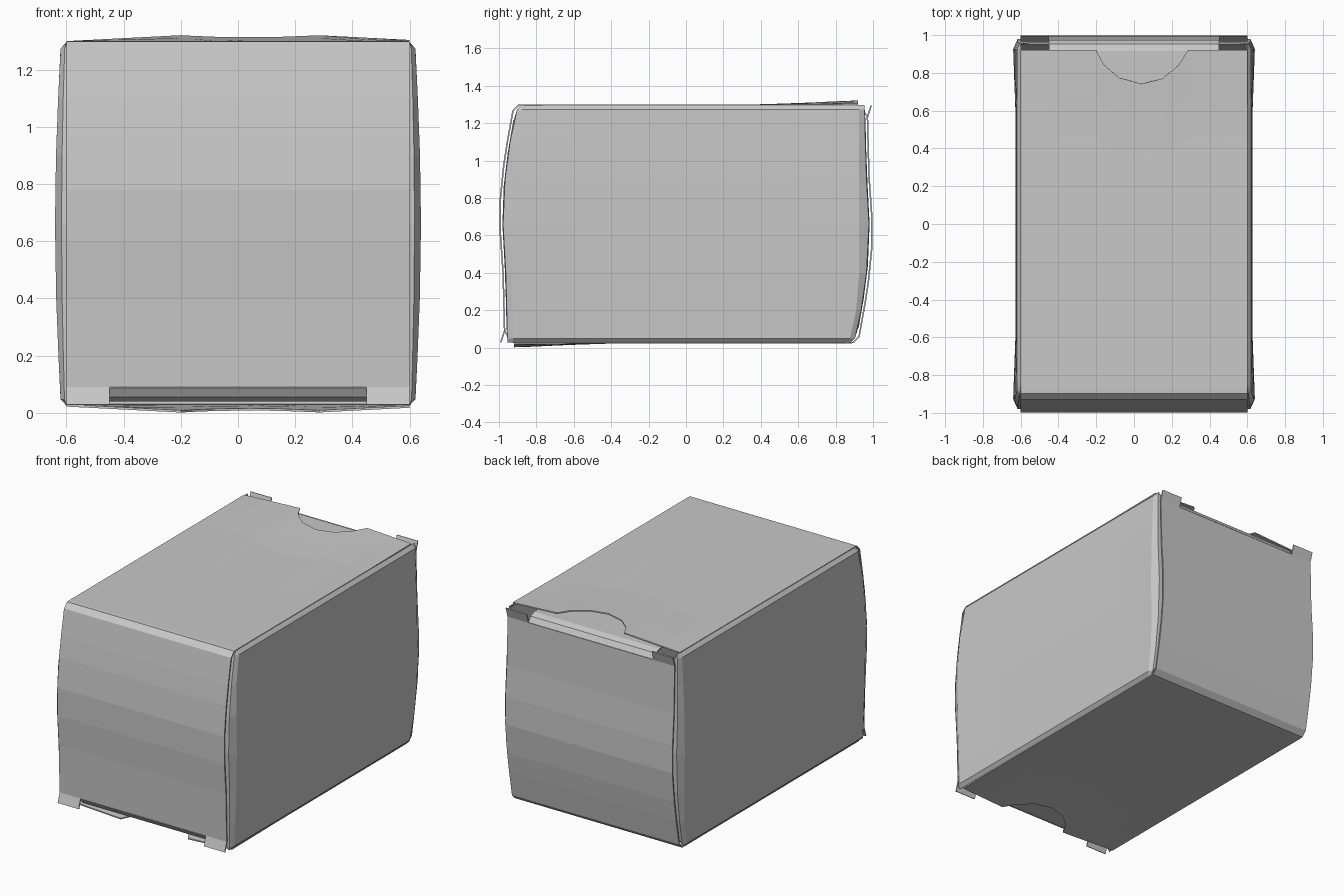
import bpy
import math

if "Cube" in bpy.data.objects:
    bpy.data.objects.remove(bpy.data.objects["Cube"], do_unlink=True)

H = 1.322          # overall height, also the pivot for the half-turn copies
CARD = 0.008       # card thickness

grey = bpy.data.materials.new("card grey")
grey.use_nodes = True
GREY = (0.58, 0.58, 0.58, 1)
grey.diffuse_color = GREY
grey.node_tree.nodes["Principled BSDF"].inputs["Base Color"].default_value = GREY


def sheet(name, rows):
    """Thin card surface through equal-length rows of points."""
    n = len(rows[0])
    verts = [p for row in rows for p in row]
    faces = [(r * n + c, r * n + c + 1, (r + 1) * n + c + 1, (r + 1) * n + c)
             for r in range(len(rows) - 1) for c in range(n - 1)]
    mesh = bpy.data.meshes.new(name)
    mesh.from_pydata(verts, [], faces)
    mesh.materials.append(grey)
    obj = bpy.data.objects.new(name, mesh)
    bpy.context.collection.objects.link(obj)
    solid = obj.modifiers.new("thickness", "SOLIDIFY")
    solid.thickness = CARD
    solid.offset = 0
    return obj


def half_turn(rows):
    return [[(x, -y, H - z) for x, y, z in row] for row in rows]


# Bulged profile of the end flap, (y, z) from the top fold downwards
FLAP = [(-0.895, 1.295), (-0.925, 1.265), (-0.955, 1.1), (-0.975, 0.97),
        (-0.994, 0.78), (-0.992, 0.6), (-0.978, 0.4), (-0.97, 0.09)]


def flap_y(z):
    if z >= FLAP[0][1]:
        return FLAP[0][0]
    for (y0, z0), (y1, z1) in zip(FLAP, FLAP[1:]):
        if z >= z1:
            return y0 + (y1 - y0) * (z0 - z) / (z0 - z1)
    return FLAP[-1][0]


# Thumb notch outline on the free edge of the large panel, (x, y)
NOTCH = [(-0.2, 0.92), (-0.16, 0.845), (-0.08, 0.775), (0.04, 0.742),
         (0.15, 0.77), (0.235, 0.84), (0.285, 0.92)]
EDGE = ([(-0.6, 0.92), (-0.45, 0.92)] + NOTCH + [(0.45, 0.92), (0.6, 0.92)])


def lift(x, y):
    """The free edge of the panel curls slightly outwards."""
    across = min(1, 1.5 * (1 - abs(x - 0.04) / 0.64))
    return 1.296 + 0.022 * max(0, (y - 0.45) / 0.47) * max(0, across)


# Large panel with its end flap
panel = [[(x, y * t, lift(x, y * t)) for x, y in EDGE] for t in (1, 0.75, 0.5)]
panel += [[(x, y, 1.296) for x, _ in EDGE] for y in (0, -0.87)]
panel += [[(x, y, z) for x, _ in EDGE] for y, z in FLAP]

# Folded tuck tongue and the two corner tabs beside it
TUCK = [(-0.97, 0.09), (-0.95, 0.058), (-0.915, 0.044), (-0.7, 0.044), (-0.62, 0.046)]
tuck = [[(x, y, z) for x in (-0.45, 0, 0.45)] for y, z in TUCK]

TAB = [(-0.97, 0.09), (-0.99, 0.028)]


def tab(side):
    return [[(side * x, y, z) for x in (0.45, 0.6)] for y, z in TAB]


for label, turn in (("front", False), ("back", True)):
    parts = {"panel_and_flap": panel, "tuck_tongue": tuck,
             "left_tab": tab(1), "right_tab": tab(-1)}
    for part, rows in parts.items():
        sheet(label + "_" + part, half_turn(rows) if turn else rows)


# Side walls, each with a folded dust flap at both ends
ZS = [0.028, 0.05, 0.2, 0.4, 0.66, 0.9, 1.1, 1.272, 1.294]


def fold(z):
    """From the hidden end of the dust flap round the corner to the wall."""
    b = math.sin(math.pi * z / H)
    inset = 0.02 if z in (ZS[0], ZS[-1]) else 0
    zf = 0.11 + (z - ZS[0]) / (ZS[-1] - ZS[0]) * 1.1
    df, d = flap_y(zf) + 0.015, flap_y(z) + 0.012
    return [(0.2, df, zf), (0.56, df, zf),
            (0.603 + 0.012 * b - inset * 0.3, d + 0.006, z),
            (0.614 + 0.022 * b - inset, max(d + 0.03, -0.925), z),
            (0.616 + 0.008 * b - inset, -0.6, z)]


wall = []
for z in ZS:
    near = fold(z)
    # the far end is the half-turn of the matching height
    mate = ZS[0] + ZS[-1] - z
    if z in (ZS[0], ZS[-1]):
        mate = ZS[-1] if z == ZS[0] else ZS[0]
    far = [(x, -y, H - zz) for x, y, zz in fold(mate)]
    wall.append(near + far[::-1])

for label, side in (("left", 1), ("right", -1)):
    sheet(label + "_wall", [[(side * x, y, z) for x, y, z in row] for row in wall])
